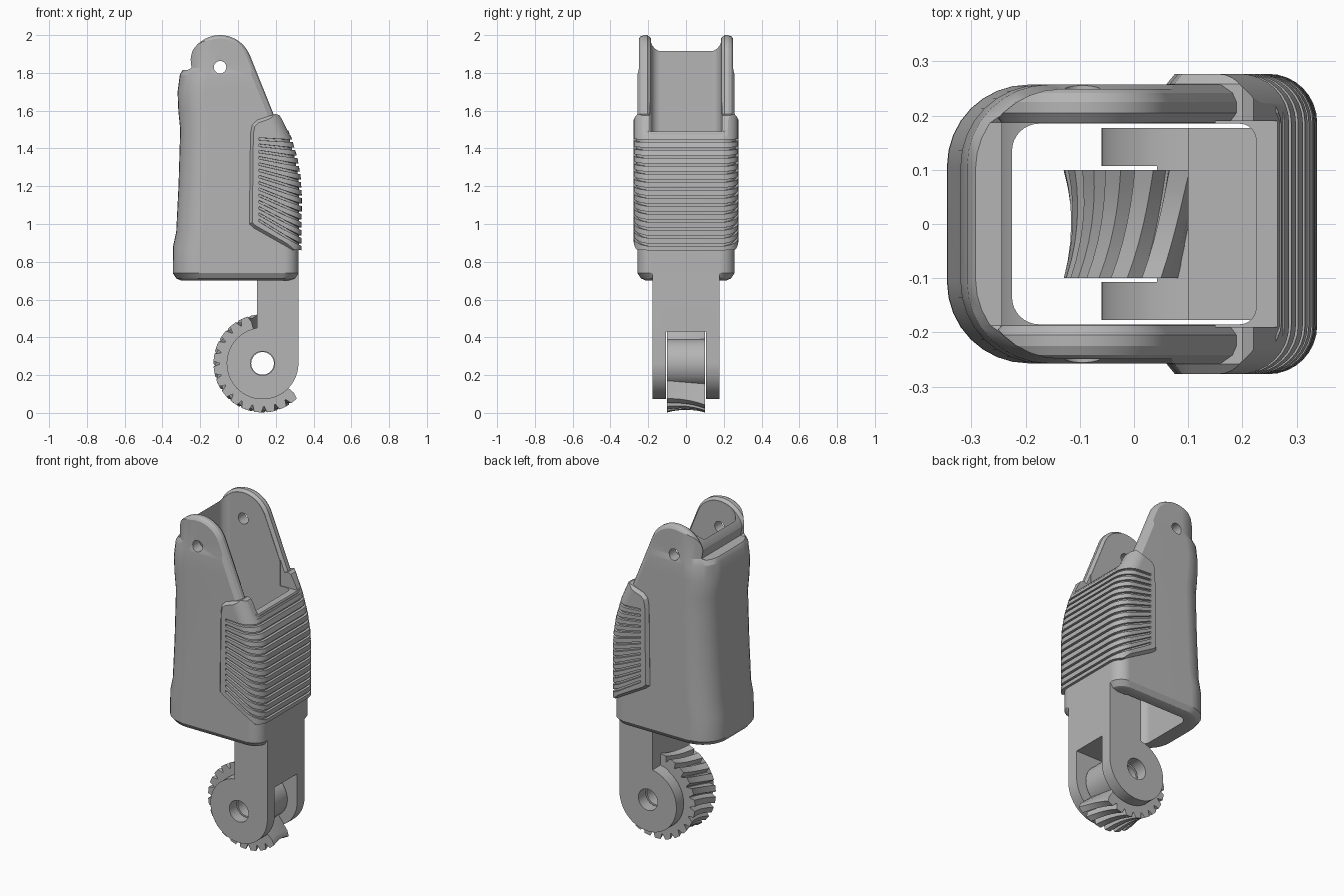
import bpy, bmesh
from math import sin, cos, radians, pi
from mathutils import Vector

cube = bpy.data.objects.get("Cube")
if cube:
    bpy.data.objects.remove(cube, do_unlink=True)

grey = bpy.data.materials.new("mid grey")
grey.use_nodes = True
grey.diffuse_color = (0.46, 0.46, 0.46, 1)
grey.node_tree.nodes["Principled BSDF"].inputs["Base Color"].default_value = (0.46, 0.46, 0.46, 1)


# ---------- helpers ----------
def solid(name, *lofts):
    """Closed mesh made of one or more lofts (lists of equal-length rings)."""
    bm = bmesh.new()
    for rings in lofts:
        loops = [[bm.verts.new(p) for p in ring] for ring in rings]
        n = len(loops[0])
        for a, b in zip(loops, loops[1:]):
            for i in range(n):
                j = (i + 1) % n
                bm.faces.new((a[i], a[j], b[j], b[i]))
        bm.faces.new(loops[0])
        bm.faces.new(loops[-1])
    bmesh.ops.recalc_face_normals(bm, faces=bm.faces[:])
    me = bpy.data.meshes.new(name)
    bm.to_mesh(me)
    bm.free()
    me.materials.append(grey)
    ob = bpy.data.objects.new(name, me)
    bpy.context.collection.objects.link(ob)
    return ob


def arc(cx, cy, r, a0, a1, n):
    angles = [radians(a0 + (a1 - a0) * i / n) for i in range(n + 1)]
    return [(cx + r * cos(a), cy + r * sin(a)) for a in angles]


def rounded(x0, x1, h, r0, r1, n=8):
    """Rounded rectangle with separate corner radii at its two x ends."""
    return (arc(x1 - r1, -h + r1, r1, -90, 0, n) + arc(x1 - r1, h - r1, r1, 0, 90, n)
            + arc(x0 + r0, h - r0, r0, 90, 180, n) + arc(x0 + r0, -h + r0, r0, 180, 270, n))


def inset(pts, d):
    """Move a counter-clockwise outline inward by d."""
    vs = [Vector(p) for p in pts]
    out = []
    for i, p in enumerate(vs):
        e, f = (p - vs[i - 1]).normalized(), (vs[(i + 1) % len(vs)] - p).normalized()
        m, k = Vector((-e.y, e.x)), Vector((-f.y, f.x))
        out.append(tuple(p + (m + k) * d / (1 + m.dot(k))))
    return out


def along_y(pts, stations):
    """Rings of an x-z outline, one for each (y, inset) station."""
    return [[(x, y, z) for x, z in inset(pts, d)] for y, d in stations]


def pin(name, x, z, r, h, n=40):
    circle = arc(x, z, r, 0, 360 - 360 / n, n - 1)
    return solid(name, along_y(circle, [(-h, 0), (h, 0)]))


def box(name, x0, x1, h, z0, z1):
    return solid(name, [[(x0, -h, z), (x1, -h, z), (x1, h, z), (x0, h, z)] for z in (z0, z1)])


cutters = []


def cut(ob, cutter, operation="DIFFERENCE"):
    m = ob.modifiers.new("cut", "BOOLEAN")
    m.operation, m.object, m.solver = operation, cutter, "EXACT"
    bpy.context.view_layer.update()
    me = bpy.data.meshes.new_from_object(ob.evaluated_get(bpy.context.evaluated_depsgraph_get()))
    ob.modifiers.clear()
    ob.data = me
    cutter.hide_render = True
    if cutter not in cutters:
        cutters.append(cutter)


# ---------- shared cutters ----------
cavity = solid("cavity_cutter", [[(x, y, z) for x, y in rounded(-0.225, 0.225, 0.185, 0.05, 0.03)]
                                 for z in (0.6, 2.2)])
mouth = box("mouth_cutter", 0.15, 0.6, 0.19, 1.49, 2.2)

# ---------- sleeve: hollow shell with two ears ----------
levels = [(0.70, -0.345, 0.32, 0.045), (0.712, -0.345, 0.32, 0.018), (0.74, -0.345, 0.32, 0),
          (0.88, -0.344, 0.32, 0), (0.96, -0.327, 0.315, 0), (1.2, -0.315, 0.30, 0),
          (1.5, -0.306, 0.27, 0), (1.6, -0.316, 0.25, 0), (1.7, -0.32, 0.24, 0),
          (1.79, -0.308, 0.24, 0), (1.825, -0.295, 0.24, 0.008), (2.1, -0.29, 0.24, 0.008)]
sleeve = solid("sleeve", [[(x, y, z) for x, y in rounded(a + d, b - d, 0.257 - d, 0.15, 0.075)]
                          for z, a, b, d in levels])
ear_outline = ([(-0.6, 0.5), (0.6, 0.5), (0.6, 1.46), (0.22, 1.5), (0.185, 1.59)]
               + arc(-0.095, 1.83, 0.17, 22, 165, 18) + [(-0.25, 1.83), (-0.6, 1.83)])
half = [(0.187, 0.014), (0.205, 0), (0.225, 0), (0.242, 0.008), (0.258, 0.032), (0.3, 0.032)]
ear_shape = solid("ear_cutter", along_y(ear_outline, [(-y, d) for y, d in half[::-1]] + half))
cut(sleeve, ear_shape, "INTERSECT")
cut(sleeve, cavity)
cut(sleeve, mouth)
cut(sleeve, pin("ear_hole_cutter", -0.095, 1.83, 0.033, 0.5))

# ---------- grip pad wrapped round the sleeve ----------
pad_curve = [(0.8, 0.336), (1.15, 0.338), (1.25, 0.332), (1.35, 0.315), (1.46, 0.282), (1.65, 0.2)]


def pad_x(z):
    for (z0, a), (z1, b) in zip(pad_curve, pad_curve[1:]):
        if z <= z1:
            return a + (b - a) * (z - z0) / (z1 - z0)
    return pad_curve[-1][1]


grip_pad = solid("grip_pad", [[(x, y, z) for x, y in rounded(0, x1, 0.277, 0.02, 0.09)]
                              for z, x1 in pad_curve])
pad_outline = [(0.06, 1.0), (0.085, 0.978), (0.29, 0.862), (0.6, 0.855), (0.6, 1.46),
               (0.275, 1.47), (0.235, 1.55), (0.22, 1.575), (0.2, 1.583), (0.1, 1.55),
               (0.075, 1.525), (0.066, 1.48)]
pad_shape = solid("pad_cutter", along_y(pad_outline, [(-0.28, 0.018), (-0.258, 0),
                                                      (0.258, 0), (0.28, 0.018)]))
cut(grip_pad, pad_shape, "INTERSECT")
cut(grip_pad, cavity)
cut(grip_pad, mouth)

# fanned grooves running round the pad
grooves = []
COUNT = 14
for i in range(COUNT):
    t = i / (COUNT - 1)
    za, zb = 1.45 - 0.43 * t, 1.44 - 0.55 * t
    x1 = pad_x(zb)

    def rail(d):
        path = rounded(0, x1 + d, 0.277 + d, 0.02, 0.09 + d)[:18]
        return [(0.11, path[0][1])] + path + [(0.11, path[-1][1])]

    rings = []
    for (ox, oy), (ix, iy) in zip(rail(0.02), rail(-0.014)):
        z = za + (zb - za) * min(1, (ix - 0.11) / (x1 - 0.125))
        rings.append([(ox, oy, z - 0.008), (ox, oy, z + 0.008),
                      (ix, iy, z + 0.006), (ix, iy, z - 0.006)])
    grooves.append(rings)
cut(grip_pad, solid("groove_cutter", *grooves))

# ---------- arm with forked, rounded end ----------
CX, CZ = 0.13, 0.262
arm_outline = arc(CX, CZ, 0.19, 99, 360, 36) + [(0.32, 0.9), (0.29, 1.15), (0.1, 1.15)]
fork_arm = solid("fork_arm", along_y(arm_outline, [(-0.177, 0), (0.177, 0)]))
cut(fork_arm, box("slot_cutter", -0.5, 0.6, 0.107, -0.2, 0.43))
cut(fork_arm, pin("axle_cutter", CX, CZ, 0.064, 0.5))

# ---------- partial worm wheel and hub ----------
hub = pin("wheel_hub", CX, CZ, 0.13, 0.1)
cut(hub, pin("hub_bore_cutter", CX, CZ, 0.06, 0.5))

TEETH, START, END = 14, 99, 312
pitch = (END - START) / TEETH
wheel = []
for k in range(-3, 4):
    s = k / 3
    twist, tip = -6 * s, 0.246 + 0.014 * s * s
    root = tip - 0.032
    pts = []
    for i in range(TEETH):
        for f, r in ((0, root), (0.2, tip), (0.75, tip), (0.92, root)):
            a = radians(START + pitch * (i + f) + twist)
            pts.append((CX + r * cos(a), 0.1 * s, CZ + r * sin(a)))
    inner = arc(CX, CZ, 0.1, END - 4 + twist, START + twist, 30)
    wheel.append(pts + [(x, 0.1 * s, z) for x, z in inner])
toothed_wheel = solid("toothed_wheel", wheel)

# ---------- clean up and shade ----------
for c in cutters:
    bpy.data.objects.remove(c, do_unlink=True)
for ob in (sleeve, grip_pad, fork_arm, hub, toothed_wheel):
    bpy.ops.object.select_all(action="DESELECT")
    ob.select_set(True)
    bpy.context.view_layer.objects.active = ob
    bpy.ops.object.shade_smooth_by_angle(angle=radians(25))
    ob.modifiers.new("even_shading", "WEIGHTED_NORMAL").keep_sharp = True
